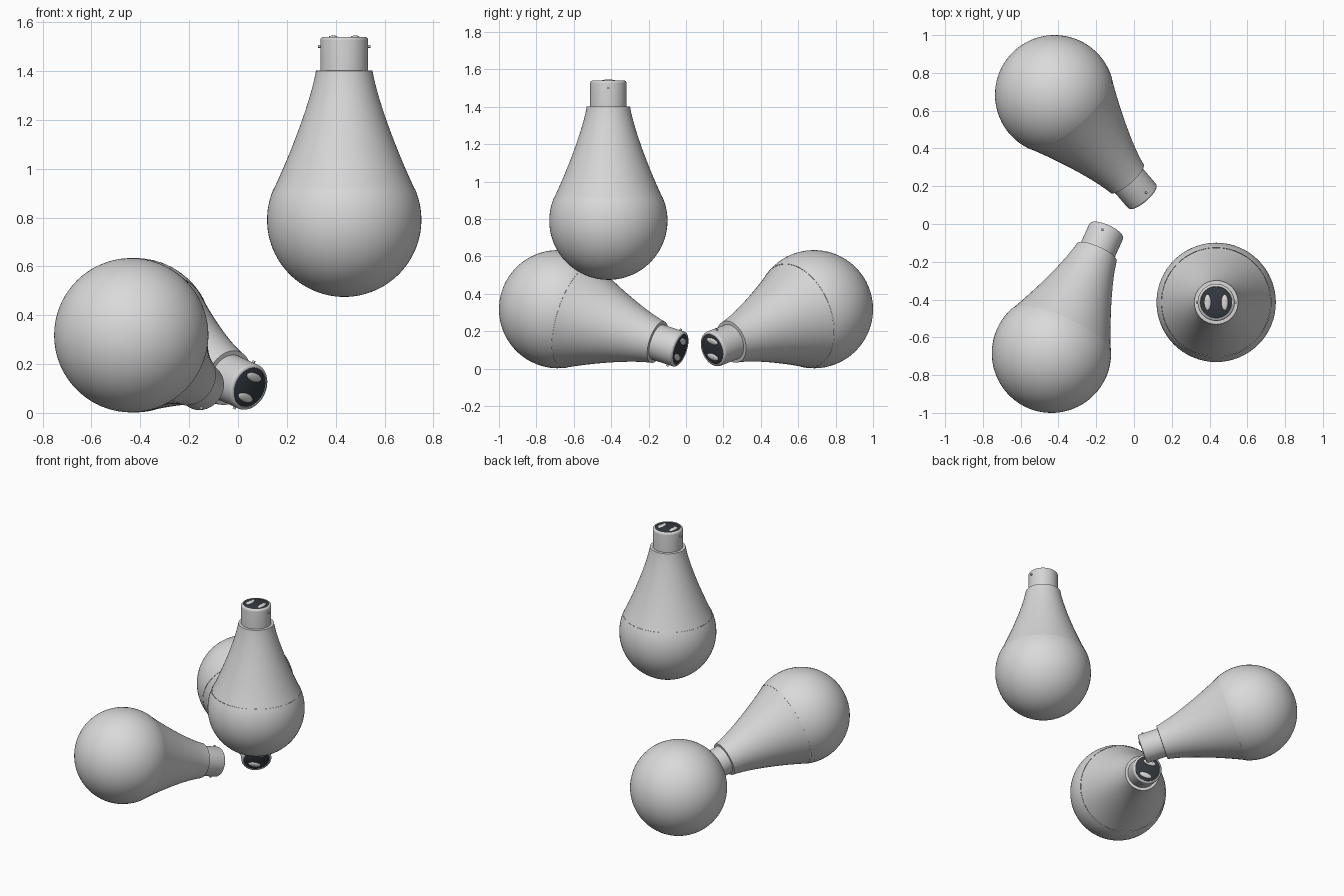
import bpy, bmesh, math
from mathutils import Vector, Matrix
from mathutils.geometry import interpolate_bezier

if "Cube" in bpy.data.objects:
    bpy.data.objects.remove(bpy.data.objects["Cube"])

R = 0.316      # globe radius
SEAM = 0.125   # globe / housing joint, measured from globe centre along the axis


def material(name, r, g, b):
    m = bpy.data.materials.new(name)
    m.diffuse_color = (r, g, b, 1)
    m.use_nodes = True
    m.node_tree.nodes["Principled BSDF"].inputs["Base Color"].default_value = m.diffuse_color
    return m


WHITE = material("globe white", 0.70, 0.70, 0.70)
HOUSING = material("housing white", 0.67, 0.67, 0.67)
METAL = material("cap metal", 0.66, 0.66, 0.66)
DARK = material("insulator dark", 0.035, 0.042, 0.052)
CONTACT = material("contact metal", 0.70, 0.70, 0.69)


def finish(name, bm, mat, matrix, angle=35):
    bmesh.ops.recalc_face_normals(bm, faces=bm.faces[:])
    me = bpy.data.meshes.new(name)
    bm.to_mesh(me)
    bm.free()
    me.materials.append(mat)
    ob = bpy.data.objects.new(name, me)
    bpy.context.collection.objects.link(ob)
    ob.matrix_world = matrix
    bpy.ops.object.select_all(action='DESELECT')
    ob.select_set(True)
    bpy.context.view_layer.objects.active = ob
    bpy.ops.object.shade_smooth_by_angle(angle=math.radians(angle))
    return ob


def lathe(name, profile, mat, matrix, steps=64):
    """Spin (radius, height) points around the local z axis."""
    bm = bmesh.new()
    vs = [bm.verts.new((r, 0, z)) for r, z in profile]
    es = [bm.edges.new(p) for p in zip(vs, vs[1:])]
    bmesh.ops.spin(bm, geom=vs + es, cent=(0, 0, 0), axis=(0, 0, 1),
                   angle=2 * math.pi, steps=steps)
    bmesh.ops.remove_doubles(bm, verts=bm.verts[:], dist=1e-5)
    return finish(name, bm, mat, matrix)


def bulb(label, centre, axis, pin_dir):
    # frame: origin at globe centre, z toward the cap, x toward the pins
    z = Vector(axis).normalized()
    x = Vector(pin_dir)
    x = (x - z * x.dot(z)).normalized()
    y = z.cross(x)
    mw = Matrix.Translation(centre) @ Matrix((x, y, z)).transposed().to_4x4()

    # globe: sphere cut at the seam
    end = math.acos(-SEAM / R)
    globe = [(R * math.sin(end * i / 32), -R * math.cos(end * i / 32)) for i in range(33)]
    lathe(label + "_globe", globe, WHITE, mw)

    # flared housing with flat shoulder
    curve = interpolate_bezier((0.289, SEAM, 0), (0.222, 0.265, 0),
                               (0.135, 0.49, 0), (0.116, 0.61, 0), 24)
    lathe(label + "_housing", [(p[0], p[1]) for p in curve] + [(0.096, 0.611)], HOUSING, mw)

    # metal cap with rounded rim
    cap = [(0.098, 0.608), (0.098, 0.735)]
    for i in range(1, 7):
        a = math.pi / 2 * i / 6
        cap.append((0.085 + 0.013 * math.cos(a), 0.735 + 0.014 * math.sin(a)))
    cap.append((0.083, 0.746))
    lathe(label + "_cap", cap, METAL, mw)

    # dark insulator disc
    lathe(label + "_insulator", [(0.084, 0.745), (0.080, 0.747), (0, 0.747)], DARK, mw)

    # two oval contacts and two bayonet pins
    for n, s in (("a", 1), ("b", -1)):
        bm = bmesh.new()
        bmesh.ops.create_uvsphere(bm, u_segments=24, v_segments=12, radius=1,
                                  matrix=Matrix.Translation((s * 0.045, 0, 0.746))
                                  @ Matrix.Diagonal((0.018, 0.042, 0.009, 1)))
        finish(label + "_contact_" + n, bm, CONTACT, mw)
        bm = bmesh.new()
        bmesh.ops.create_cone(bm, cap_ends=True, segments=16, radius1=0.006, radius2=0.006,
                              depth=0.016, matrix=Matrix.Translation((s * 0.099, 0, 0.71))
                              @ Matrix.Rotation(math.pi / 2, 4, 'Y'))
        finish(label + "_pin_" + n, bm, METAL, mw)


# one hanging bulb, two lying on the ground
bulb("hanging_bulb", (0.435, -0.415, 0.791), (0, 0, 1), (1, 0, 0))
bulb("back_bulb", (-0.42, 0.684, 0.318), (0.475, -0.55, -0.217), (0.36, 0, 0.93))
bulb("front_bulb", (-0.437, -0.684, 0.318), (0.295, 0.657, -0.217), (-0.007, 0.039, 0.093))
